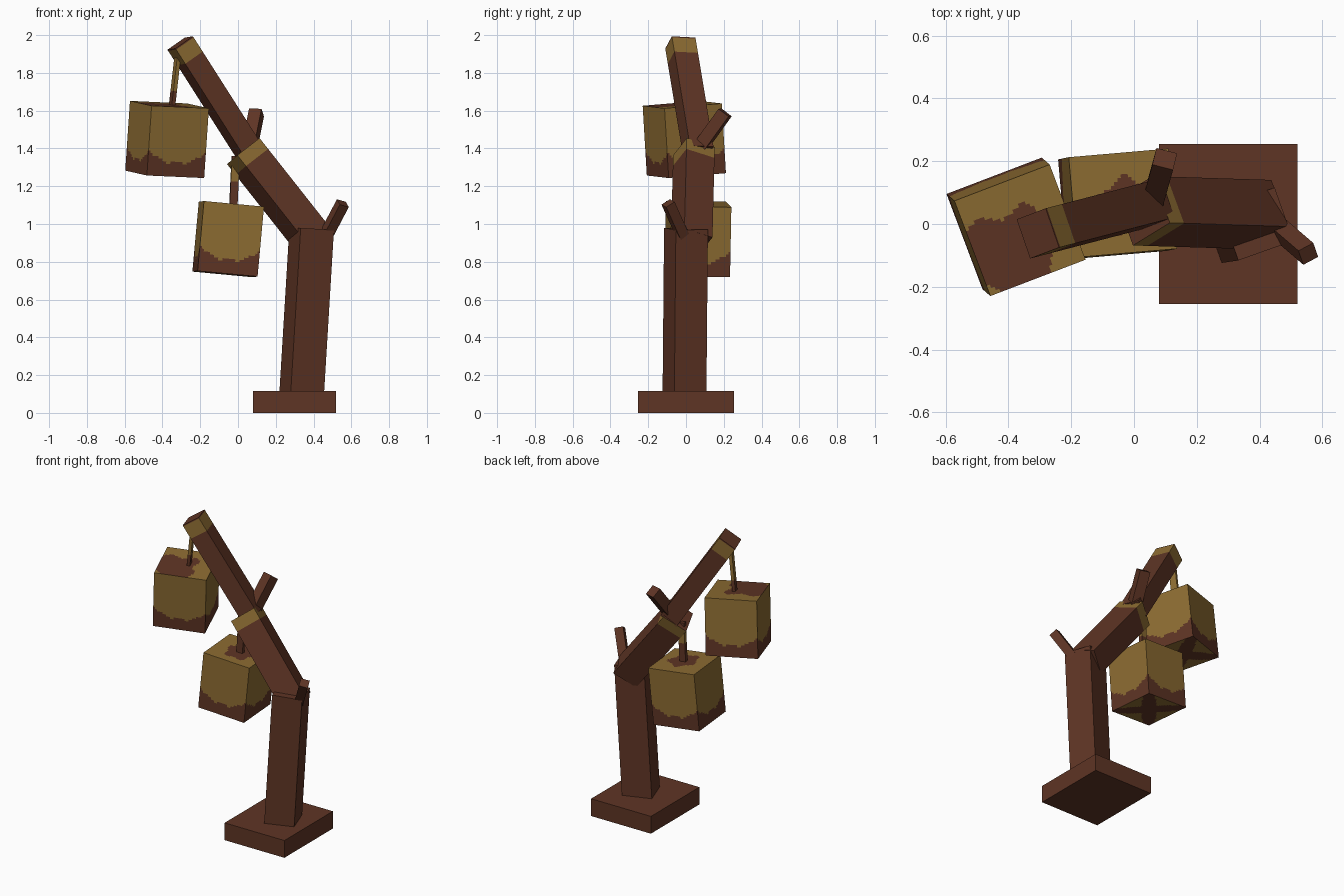
import bpy, bmesh, math
from mathutils import Vector, Matrix

old = bpy.data.objects.get("Cube")
if old:
    bpy.data.objects.remove(old, do_unlink=True)


def make_material(name, rgb):
    m = bpy.data.materials.new(name)
    m.use_nodes = True
    m.diffuse_color = (*rgb, 1)
    m.node_tree.nodes["Principled BSDF"].inputs["Base Color"].default_value = (*rgb, 1)
    return m


BROWN, OCHRE = 0, 1
PALETTE = [make_material("bark brown", (0.113, 0.035, 0.018)),
           make_material("dull ochre", (0.265, 0.15, 0.032))]


def beam(name, base, top, width, depth, side, rule=None, cuts=0, rings=()):
    """Box running from base to top; side is the direction of its local x."""
    base, top = Vector(base), Vector(top)
    axis = top - base
    z = axis.normalized()
    x = Vector(side)
    x = (x - z * x.dot(z)).normalized()
    y = z.cross(x)
    bm = bmesh.new()
    bmesh.ops.create_cube(bm, size=1)
    if cuts:
        bmesh.ops.subdivide_edges(bm, edges=bm.edges[:], cuts=cuts, use_grid_fill=True)
    for h in rings:
        bmesh.ops.bisect_plane(bm, geom=bm.verts[:] + bm.edges[:] + bm.faces[:],
                               plane_co=(0, 0, h), plane_no=(0, 0, 1))
    bm.normal_update()
    if rule:
        for f in bm.faces:
            f.material_index = rule(f.calc_center_median(), f.normal)
    place = Matrix((x * width, y * depth, axis)).transposed().to_4x4()
    place.translation = (base + top) / 2
    bm.transform(place)
    mesh = bpy.data.meshes.new(name)
    bm.to_mesh(mesh)
    bm.free()
    for m in PALETTE:
        mesh.materials.append(m)
    ob = bpy.data.objects.new(name, mesh)
    bpy.context.collection.objects.link(ob)
    return ob


def heading(degrees):
    a = math.radians(degrees)
    return (math.cos(a), math.sin(a), 0)


def band(low, high):
    """Ochre ring on the side faces between two local heights."""
    return lambda c, n: OCHRE if low < c.z < high and abs(n.z) < 0.5 else BROWN


def crate_rule(top_is_brown):
    """Scalloped brown hem on the sides, stained top, ochre tabs underneath."""
    def rule(c, n):
        if n.z > 0.5:
            return BROWN if top_is_brown(c.x, c.y) else OCHRE
        if n.z < -0.5:
            near, far = sorted((abs(c.x), abs(c.y)))
            return OCHRE if far > 0.2 + 0.9 * near else BROWN
        u = c.x if abs(n.y) > 0.5 else c.y
        hem = 0.2 + 0.18 * abs(2 * u) ** 3 + 0.015 * math.cos(6 * math.pi * u)
        return BROWN if c.z + 0.5 < hem else OCHRE
    return rule


def spread_stain(x, y):
    wobble = 0.04 * math.sin(14 * x)
    return x < 0.18 + 0.04 * math.sin(16 * y) and y < 0.2 + wobble and x + y > -0.88


def round_stain(x, y):
    a = math.atan2(y + 0.04, x - 0.04)
    return math.hypot(x - 0.04, y + 0.04) < 0.28 + 0.04 * math.sin(5 * a)


# Foot and trunk
beam("base", (0.3, 0, 0), (0.3, 0, 0.115), 0.44, 0.51, heading(0))
beam("trunk", (0.337, -0.008, 0.1), (0.39, 0, 0.975), 0.187, 0.18, heading(19.5))

# Leaning limbs with ochre rings near their tips
beam("lower_limb", (0.406, 0.03, 0.907), (0.028, 0.042, 1.386), 0.165, 0.165,
     (0.116, 0.072, 0.092), band(0.38, 0.5), rings=(0.38,))
beam("upper_limb", (0.062, 0.066, 1.38), (-0.306, -0.03, 1.958), 0.118, 0.132,
     (0.096, 0.036, 0.058), band(0.36, 0.49), rings=(0.36, 0.49))

# Short twigs
beam("lower_twig", (0.45, -0.005, 0.91), (0.555, -0.095, 1.11), 0.055, 0.055, (1, 0.35, 0))
beam("upper_twig", (0.06, 0.07, 1.4), (0.098, 0.207, 1.59), 0.068, 0.068, (1, -0.25, 0))

# Hanging cords
beam("outer_cord", (-0.35, -0.015, 1.62), (-0.318, -0.018, 1.9), 0.02, 0.045,
     heading(20), band(-0.2, 0.5), rings=(-0.2,))
beam("inner_cord", (-0.025, 0.06, 1.09), (-0.012, 0.062, 1.36), 0.042, 0.025,
     heading(6), band(0, 0.4), rings=(0, 0.4))

# Hanging crates
beam("outer_crate", (-0.388, 0.002, 1.263), (-0.363, -0.02, 1.632), 0.325, 0.325,
     heading(20.7), crate_rule(spread_stain), cuts=27)
beam("inner_crate", (-0.069, 0.06, 0.735), (-0.035, 0.067, 1.105), 0.32, 0.32,
     heading(5), crate_rule(round_stain), cuts=27)
